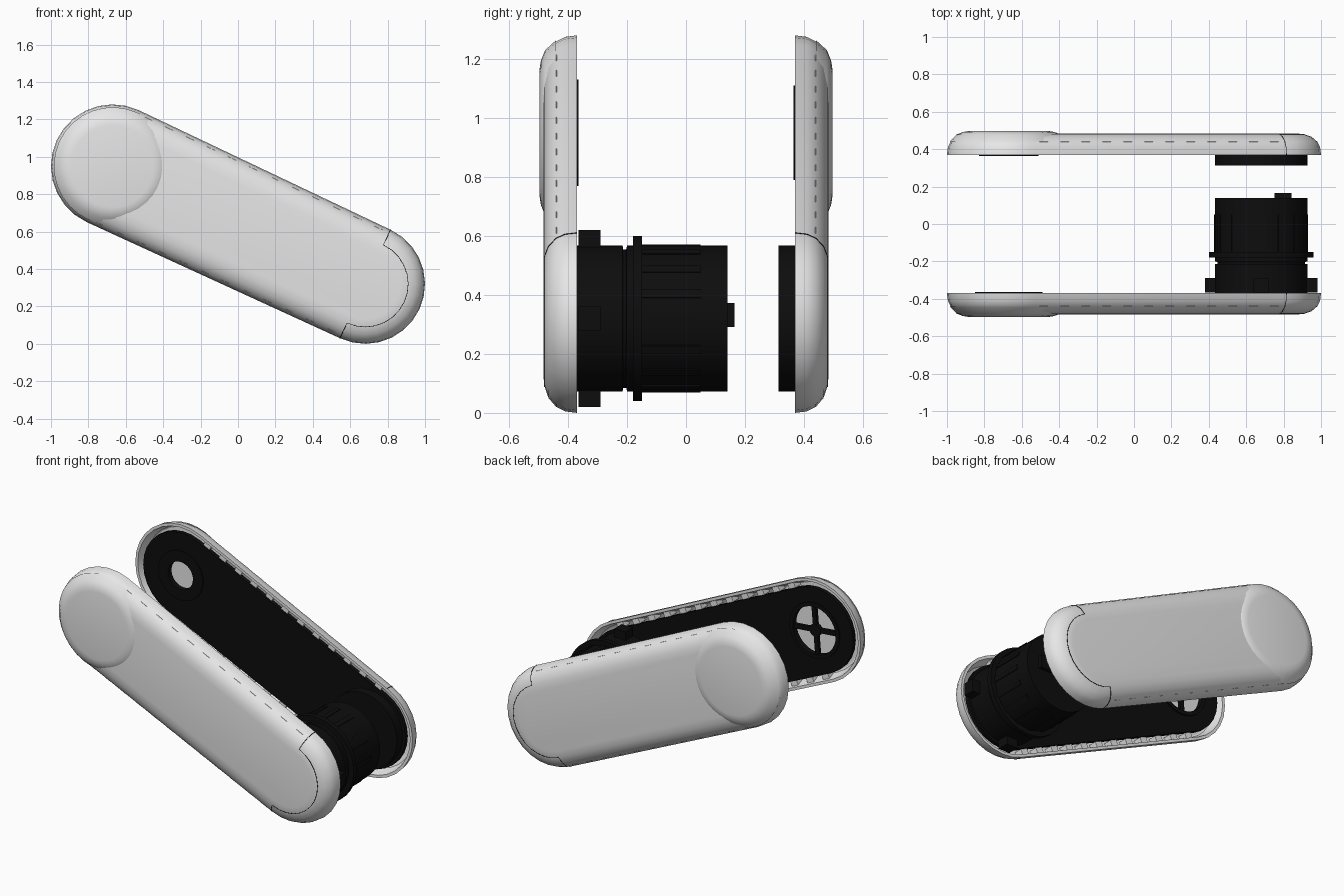
import bpy, bmesh, math
from mathutils import Vector

if "Cube" in bpy.data.objects:
    bpy.data.objects.remove(bpy.data.objects["Cube"])


def material(name, rgb, rough):
    m = bpy.data.materials.new(name)
    m.use_nodes = True
    m.diffuse_color = (*rgb, 1)
    bsdf = next(n for n in m.node_tree.nodes if n.type == 'BSDF_PRINCIPLED')
    bsdf.inputs["Base Color"].default_value = (*rgb, 1)
    bsdf.inputs["Roughness"].default_value = rough
    return m


WHITE = material("white_plastic", (0.8, 0.8, 0.8), 0.5)
BLACK = material("black_plastic", (0.004, 0.004, 0.004), 0.6)

# Arm frame: u runs from the upper hub to the lower pivot, v across, w outward
HUB, PIVOT = Vector((-0.67, 0, 0.95)), Vector((0.68, 0, 0.32))
R_HUB, R_PIVOT = 0.33, 0.32
AXIS = (PIVOT - HUB).normalized()
ACROSS = Vector((-AXIS.z, 0, AXIS.x))
LENGTH = (PIVOT - HUB).length
ARC = 14
made = []


def place(u, v, w, side):
    return HUB + AXIS * u + ACROSS * v + Vector((0, side * w, 0))


def finish(name, bm, mat):
    bmesh.ops.recalc_face_normals(bm, faces=bm.faces)
    mesh = bpy.data.meshes.new(name)
    bm.to_mesh(mesh)
    bm.free()
    mesh.materials.append(mat)
    ob = bpy.data.objects.new(name, mesh)
    bpy.context.collection.objects.link(ob)
    made.append(ob)
    return ob


def capsule(inset):
    pts = []
    for u0, r, start in ((0, R_HUB, 90), (LENGTH, R_PIVOT, -90)):
        for i in range(ARC + 1):
            a = math.radians(start + 180 * i / ARC)
            pts.append((u0 + (r - inset) * math.cos(a), (r - inset) * math.sin(a)))
    return pts


def circle(u, r, n=32):
    return [(u + r * math.cos(math.tau * i / n), r * math.sin(math.tau * i / n)) for i in range(n)]


def loft(name, rings, mat):
    """Skin a stack of equal point rings and close both ends."""
    bm = bmesh.new()
    rows = [[bm.verts.new(p) for p in ring] for ring in rings]
    for a, b in zip(rows, rows[1:]):
        for i in range(len(a)):
            j = (i + 1) % len(a)
            bm.faces.new((a[i], a[j], b[j], b[i]))
    bm.faces.new(rows[0])
    bm.faces.new(rows[-1])
    return finish(name, bm, mat)


def lathe(name, profile, u, side, mat, n=32):
    return loft(name, [[place(a, b, w, side) for a, b in circle(u, r, n)] for r, w in profile], mat)


def slab(name, loops, w0, w1, side, mat):
    """Flat piece with holes: first loop is the outline, the rest are openings."""
    bm = bmesh.new()
    edges = []
    for loop in loops:
        vs = [bm.verts.new(place(u, v, w0, side)) for u, v in loop]
        edges += [bm.edges.new((vs[i - 1], vs[i])) for i in range(len(vs))]
    bmesh.ops.triangle_fill(bm, edges=edges, use_beauty=True)
    out = bmesh.ops.extrude_face_region(bm, geom=bm.faces[:])["geom"]
    bmesh.ops.translate(bm, vec=(0, side * (w1 - w0), 0),
                        verts=[g for g in out if isinstance(g, bmesh.types.BMVert)])
    return finish(name, bm, mat)


def bar(name, u, v, length, width, angle, w0, w1, side, mat):
    c, s = math.cos(angle), math.sin(angle)
    corners = [(-1, -1), (1, -1), (1, 1), (-1, 1)]
    pts = [(u + c * a * length / 2 - s * b * width / 2,
            v + s * a * length / 2 + c * b * width / 2) for a, b in corners]
    return slab(name, [pts], w0, w1, side, mat)


# Shell profile: outer wall from rim to face, then the hollow inside
OUTER = [(0, 0.37), (0.005, 0.41), (0.02, 0.44), (0.05, 0.466), (0.09, 0.48), (0.13, 0.484)]
INNER = [(0.14, 0.466), (0.08, 0.455), (0.04, 0.435), (0.018, 0.37)]


def cover(label, side):
    def ring(inset, w):
        return [place(u, v, w, side) for u, v in capsule(inset)]

    # Outer skin and hollow inside, joined at the rim
    profile = INNER + OUTER
    loft(label + "_cover", [ring(*p) for p in profile], WHITE)

    # Raised round boss over the hub
    lathe(label + "_hub_boss", [(0.315, 0.44), (0.28, 0.478), (0.245, 0.492), (0.22, 0.496)],
          0, side, WHITE)

    # Seam line around the lower bumper
    rows = [ring(*p) for p in OUTER[:5]]
    first, last = ARC + 1, 2 * ARC + 1
    path = [r[first] for r in rows] + rows[-1][first + 1:last] + [r[last] for r in reversed(rows)]
    crv = bpy.data.curves.new("seam", 'CURVE')
    crv.dimensions = '3D'
    crv.bevel_depth = 0.0022
    crv.bevel_resolution = 0
    sp = crv.splines.new('POLY')
    sp.points.add(len(path) - 1)
    for pt, co in zip(sp.points, path):
        pt.co = (*co, 1)
    tmp = bpy.data.objects.new("seam_path", crv)
    bpy.context.collection.objects.link(tmp)
    mesh = bpy.data.meshes.new_from_object(tmp.evaluated_get(bpy.context.evaluated_depsgraph_get()))
    bpy.data.objects.remove(tmp)
    bm = bmesh.new()
    bm.from_mesh(mesh)
    bpy.data.meshes.remove(mesh)
    finish(label + "_bumper_seam", bm, BLACK)

    # Clips between the shell wall and the inner plate
    for sign in (-1, 1):
        for i in range(12):
            u = LENGTH * (i + 0.5) / 12
            r = R_HUB + (R_PIVOT - R_HUB) * u / LENGTH
            bar(label + "_clip", u, sign * (r - 0.037), 0.05, 0.036, 0, 0.385, 0.44, side, WHITE)


for label, side in (("front", -1), ("rear", 1)):
    cover(label, side)

# Front inner plate with a spoked hub opening
slab("front_inner_plate", [capsule(0.055), circle(0, 0.155)], 0.373, 0.40, -1, BLACK)
slab("front_hub_ring", [circle(0, 0.18), circle(0, 0.155)], 0.364, 0.38, -1, BLACK)
for k in range(2):
    bar("front_hub_spoke", 0, 0, 0.32, 0.03, math.radians(20 + 90 * k), 0.375, 0.395, -1, BLACK)
lathe("front_hub_centre", [(0.04, 0.395), (0.04, 0.37)], 0, -1, BLACK, 16)

# Rear inner plate with plain openings and the pivot seat
slab("rear_inner_plate", [capsule(0.055), circle(0, 0.09), circle(LENGTH, 0.09)],
     0.373, 0.40, 1, BLACK)
slab("rear_hub_ring", [circle(0, 0.16), circle(0, 0.09)], 0.364, 0.38, 1, BLACK)
slab("rear_pivot_seat", [circle(LENGTH, 0.247), circle(LENGTH, 0.09)], 0.313, 0.38, 1, BLACK)

# Motor barrel with groove and flange
lathe("motor_barrel", [(0.247, -0.385), (0.247, -0.215), (0.235, -0.213), (0.235, -0.203),
                       (0.247, -0.2), (0.247, -0.18), (0.28, -0.18), (0.28, -0.15),
                       (0.247, -0.15), (0.247, 0.14)], LENGTH, 1, BLACK, 40)
TILT = math.atan2(-AXIS.z, AXIS.x)
for i in range(16):
    a = math.tau * i / 16
    bar("motor_rib", LENGTH + 0.243 * math.cos(a), 0.243 * math.sin(a), 0.016, 0.03, a,
        -0.15, 0.05, 1, BLACK)

# Mounting tabs at the base of the motor
for i in range(4):
    a = TILT + math.tau * i / 4
    bar("motor_tab", LENGTH + 0.27 * math.cos(a), 0.27 * math.sin(a), 0.06, 0.08, a,
        -0.365, -0.29, 1, BLACK)

# Cable clip on the free end of the motor
bar("cable_clip", LENGTH + 0.1, 0.06, 0.09, 0.08, TILT, 0.135, 0.165, 1, BLACK)

# Smooth shading with crisp edges
for ob in bpy.context.view_layer.objects:
    ob.select_set(ob in made)
bpy.context.view_layer.objects.active = made[0]
bpy.ops.object.shade_smooth_by_angle(angle=math.radians(35))
